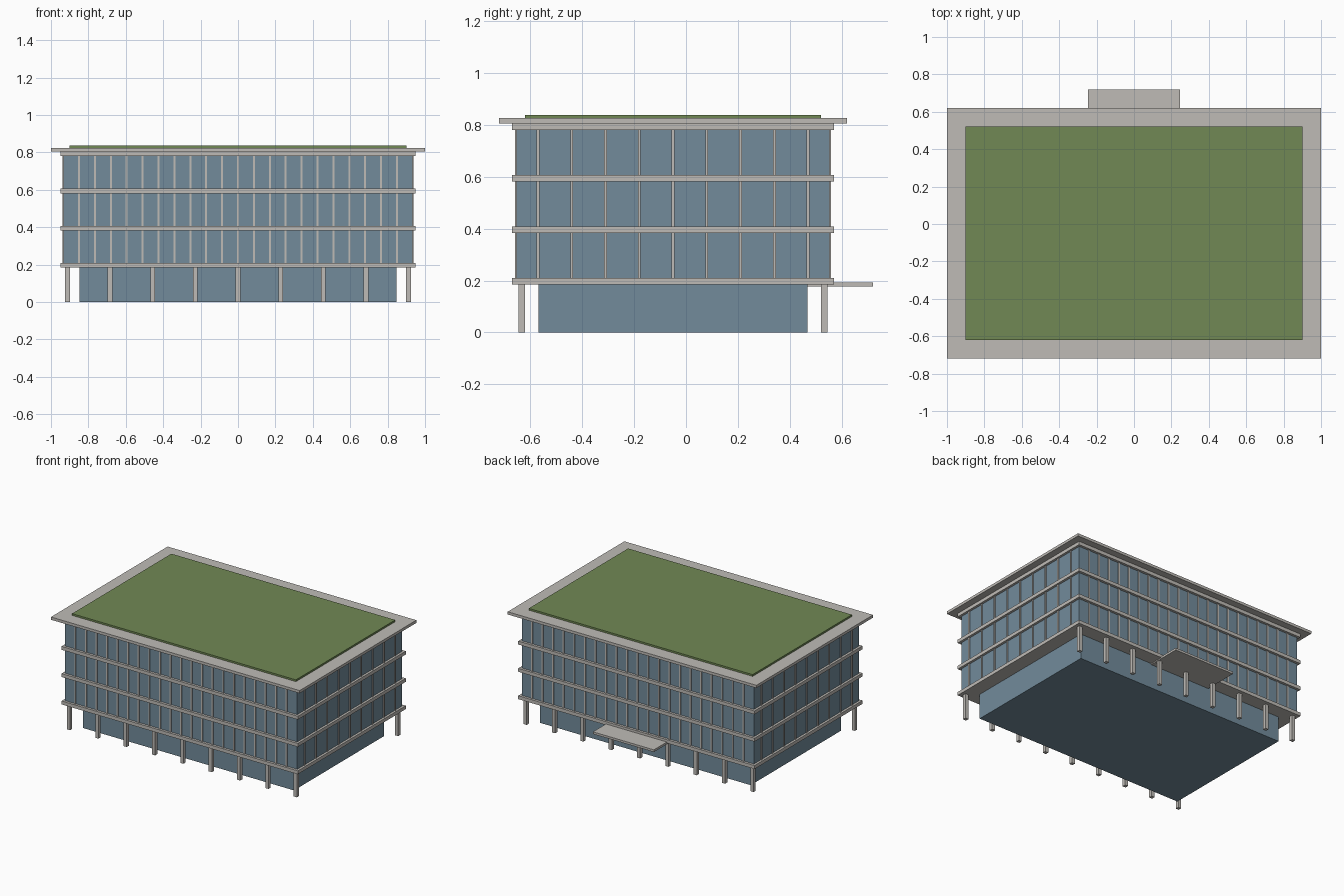
import bpy
import bmesh
from mathutils import Matrix, Vector

if "Cube" in bpy.data.objects:
    bpy.data.objects.remove(bpy.data.objects["Cube"], do_unlink=True)


def make_material(name, rgb):
    mat = bpy.data.materials.new(name)
    mat.use_nodes = True
    colour = (*rgb, 1.0)
    mat.diffuse_color = colour
    mat.node_tree.nodes["Principled BSDF"].inputs["Base Color"].default_value = colour
    return mat


concrete = make_material("pale concrete", (0.52, 0.50, 0.47))
glass = make_material("blue glass", (0.17, 0.26, 0.33))
grass = make_material("roof grass", (0.165, 0.25, 0.09))

CY = -0.05  # centre line of the building in depth


def boxes(name, mat, items):
    """One object made of boxes, each given as (centre, size)."""
    bm = bmesh.new()
    for centre, size in items:
        place = Matrix.Translation(Vector(centre)) @ Matrix.Diagonal((*size, 1.0))
        bmesh.ops.create_cube(bm, size=1.0, matrix=place)
    mesh = bpy.data.meshes.new(name)
    bm.to_mesh(mesh)
    bm.free()
    mesh.materials.append(mat)
    obj = bpy.data.objects.new(name, mesh)
    bpy.context.collection.objects.link(obj)
    return obj


def layer(name, mat, width, depth, bottom, top):
    """A box centred on the building between two heights."""
    return boxes(name, mat, [((0, CY, (bottom + top) / 2), (width, depth, top - bottom))])


# Recessed ground floor and glazed upper storeys
layer("ground_floor", glass, 1.695, 1.034, 0.0, 0.19)
layer("glazed_storeys", glass, 1.866, 1.204, 0.195, 0.79)

# Floor slabs, overhanging roof and planted roof
slab_bottoms = [0.184, 0.383, 0.581, 0.78]
for i, z in enumerate(slab_bottoms):
    layer(f"floor_slab_{i + 1}", concrete, 1.9, 1.24, z, z + 0.025)
layer("roof_slab", concrete, 2.0, 1.34, 0.805, 0.825)
layer("green_roof", grass, 1.8, 1.14, 0.825, 0.838)

# Slim vertical fins on all four facades
fin_z, fin_h = 0.495, 0.58
front_fins, side_fins = [], []
for s in (-1, 1):
    for k in range(-10, 11):
        front_fins.append(((k * 0.085, CY + s * 0.602, fin_z), (0.011, 0.012, fin_h)))
    for k in range(-4, 5):
        side_fins.append(((s * 0.933, CY + k * 0.13, fin_z), (0.012, 0.011, fin_h)))
boxes("front_and_back_fins", concrete, front_fins)
boxes("side_fins", concrete, side_fins)

# Columns along the front and the back
columns = [((k * 0.228, CY + s * 0.582, 0.095), (0.025, 0.025, 0.19))
           for k in range(-4, 5) for s in (-1, 1)]
boxes("columns", concrete, columns)

# Entrance canopy at the back
boxes("entrance_canopy", concrete, [((0, 0.592, 0.184), (0.49, 0.254, 0.016))])
